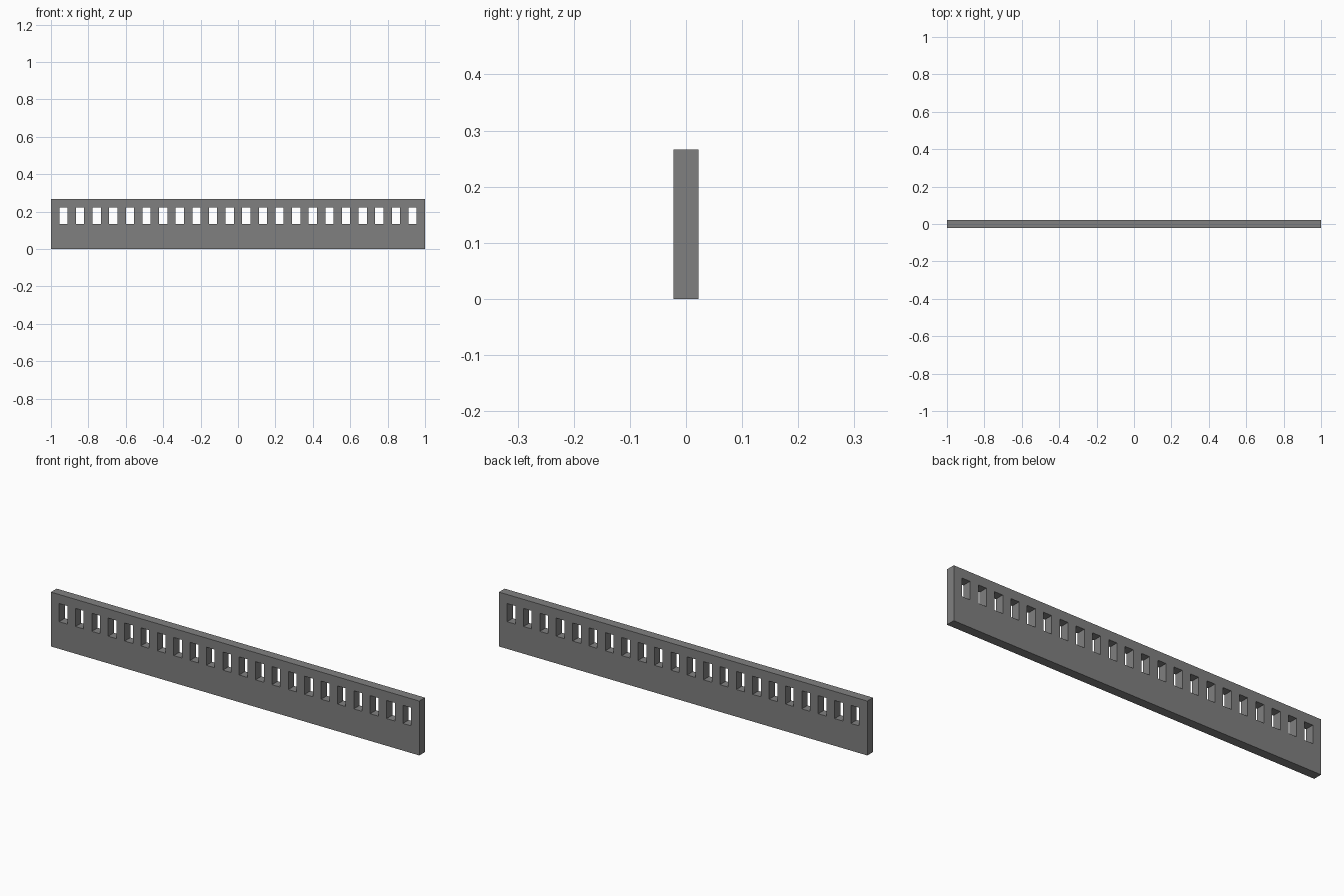
import bpy
import bmesh

if "Cube" in bpy.data.objects:
    bpy.data.objects.remove(bpy.data.objects["Cube"])

HOLES = 22
COLS = 2 * HOLES + 1            # holes alternate with solid posts of equal width
U = 2.0 / COLS                  # module: hole width, post width and thickness
ROWS = [0, 3 * U, 5 * U, 6 * U]  # bottom rail, slot band, top rail

grey = bpy.data.materials.new("mid_grey")
grey.diffuse_color = (0.216, 0.216, 0.216, 1)
grey.use_nodes = True
grey.node_tree.nodes["Principled BSDF"].inputs["Base Color"].default_value = grey.diffuse_color

# Front sheet: a grid of cells, leaving out every second cell in the slot band
bm = bmesh.new()
grid = [[bm.verts.new((-1 + i * U, -U / 2, z)) for i in range(COLS + 1)] for z in ROWS]
for r in range(3):
    for c in range(COLS):
        if r == 1 and c % 2 == 1:
            continue
        bm.faces.new((grid[r][c], grid[r][c + 1], grid[r + 1][c + 1], grid[r + 1][c]))

# Give the sheet its thickness, which also makes the slot walls
ext = bmesh.ops.extrude_face_region(bm, geom=bm.faces[:], use_keep_orig=True)
moved = [g for g in ext["geom"] if isinstance(g, bmesh.types.BMVert)]
bmesh.ops.translate(bm, verts=moved, vec=(0, U, 0))
bmesh.ops.recalc_face_normals(bm, faces=bm.faces[:])

mesh = bpy.data.meshes.new("slotted_beam")
bm.to_mesh(mesh)
bm.free()
mesh.materials.append(grey)
beam = bpy.data.objects.new("slotted_beam", mesh)
bpy.context.collection.objects.link(beam)
